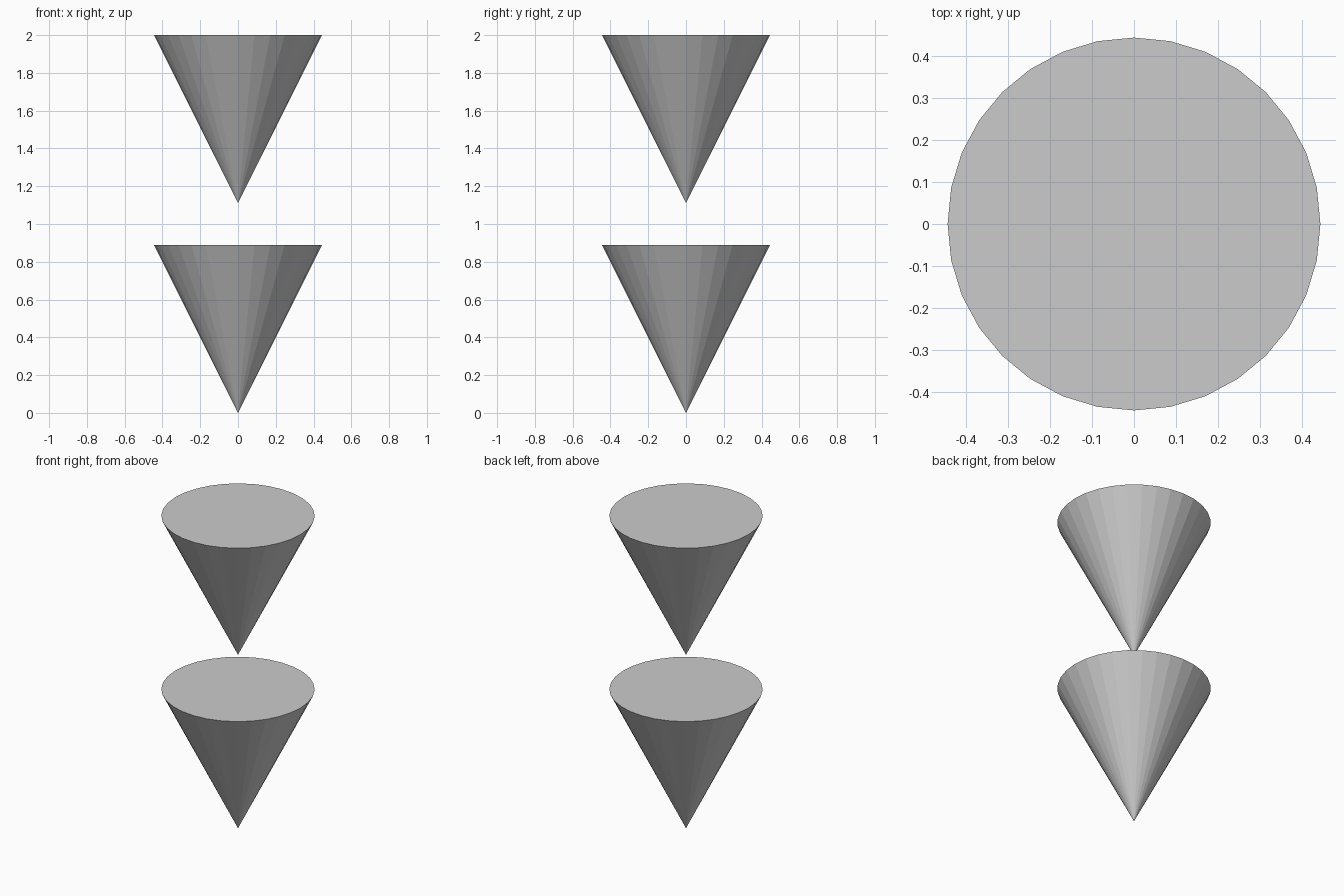
import bpy
from math import pi

cube = bpy.data.objects.get("Cube")
if cube:
    bpy.data.objects.remove(cube, do_unlink=True)

# Plain grey material
grey = bpy.data.materials.new("grey")
grey.use_nodes = True
colour = (0.6, 0.6, 0.6, 1)
grey.diffuse_color = colour
bsdf = next(n for n in grey.node_tree.nodes if n.type == "BSDF_PRINCIPLED")
bsdf.inputs["Base Color"].default_value = colour

SIZE = 0.89


def inverted_cone(name, tip_z):
    """Flat-shaded capped cone balanced on its tip."""
    bpy.ops.mesh.primitive_cone_add(
        vertices=32, radius1=SIZE / 2, radius2=0, depth=SIZE,
        location=(0, 0, tip_z + SIZE / 2), rotation=(pi, 0, 0))
    cone = bpy.context.object
    cone.name = name
    cone.data.materials.append(grey)


# Two identical cones stacked with a gap
inverted_cone("lower_cone", 0)
inverted_cone("upper_cone", 2 - SIZE)
